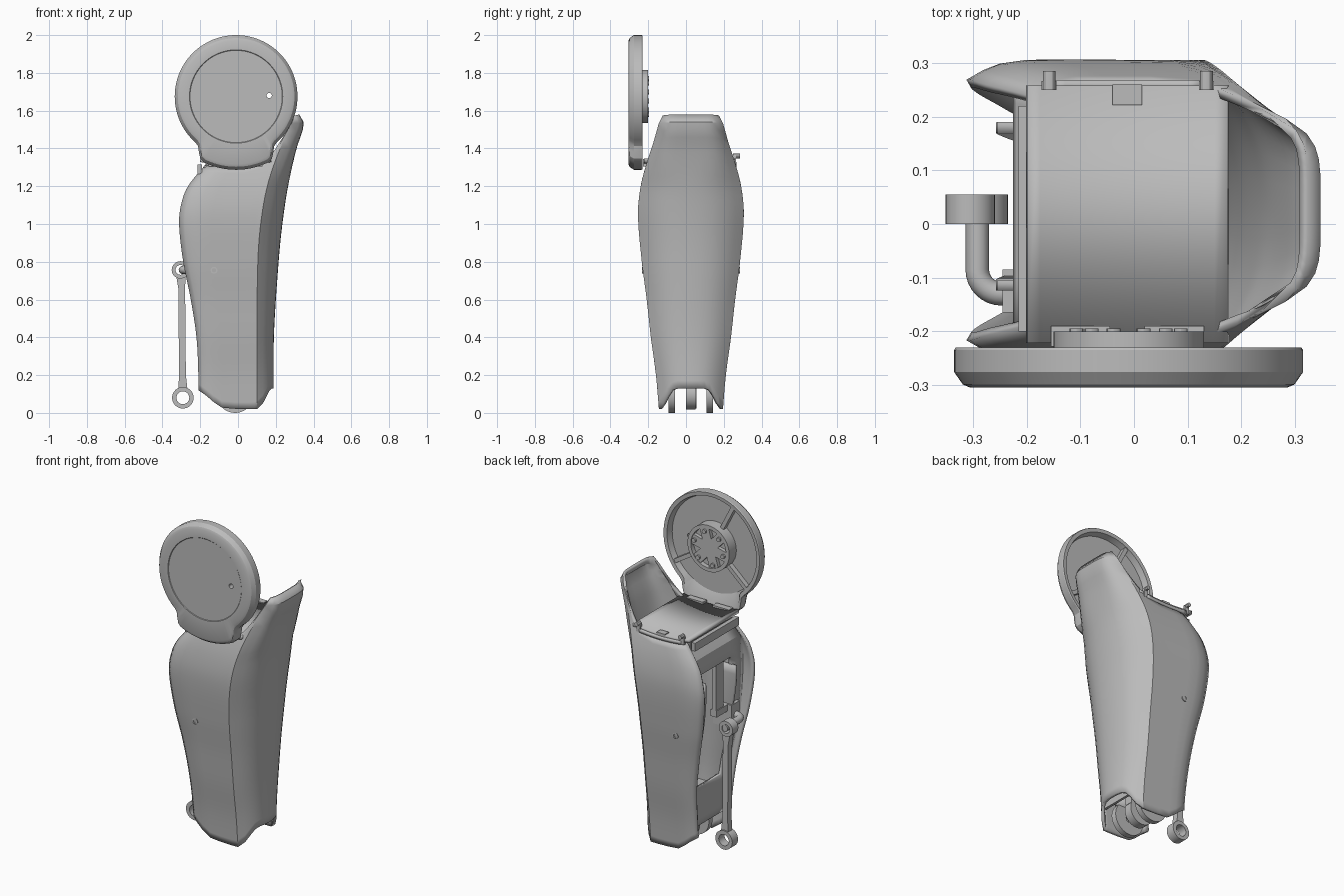
import bpy, bmesh, math
from mathutils import Matrix, Vector

if "Cube" in bpy.data.objects:
    bpy.data.objects.remove(bpy.data.objects["Cube"])

grey = bpy.data.materials.new("plain_grey")
grey.use_nodes = True
grey.diffuse_color = (0.5, 0.5, 0.5, 1)
grey.node_tree.nodes["Principled BSDF"].inputs["Base Color"].default_value = (0.5, 0.5, 0.5, 1)
MID = 0.026          # y of the shell's symmetry plane
KNEE = Vector((-0.01, 0, 1.675))


def smooth(ob, angle):
    bpy.ops.object.select_all(action="DESELECT")
    ob.select_set(True)
    bpy.context.view_layer.objects.active = ob
    bpy.ops.object.shade_smooth_by_angle(angle=math.radians(angle))


def finish(name, bm, angle=30):
    bmesh.ops.remove_doubles(bm, verts=bm.verts, dist=1e-5)
    bmesh.ops.recalc_face_normals(bm, faces=bm.faces)
    mesh = bpy.data.meshes.new(name)
    bm.to_mesh(mesh)
    bm.free()
    ob = bpy.data.objects.new(name, mesh)
    bpy.context.collection.objects.link(ob)
    mesh.materials.append(grey)
    smooth(ob, angle)
    return ob


def loft(name, rows, closed=False, caps=False, skip=None, angle=30):
    bm = bmesh.new()
    vs = [[bm.verts.new(p) for p in row] for row in rows]
    n = len(rows[0])
    for i in range(len(vs) - 1):
        for j in range(n if closed else n - 1):
            if skip and skip(i, j):
                continue
            k = (j + 1) % n
            bm.faces.new((vs[i][j], vs[i][k], vs[i + 1][k], vs[i + 1][j]))
    if caps:
        bm.faces.new(vs[0])
        bm.faces.new(vs[-1])
    return finish(name, bm, angle)


def box(name, x, y, z, turn=None):
    bm = bmesh.new()
    bmesh.ops.create_cube(bm, size=1)
    for v in bm.verts:
        v.co = Vector([(a + b) / 2 + c * (b - a) for (a, b), c in zip((x, y, z), v.co)])
    if turn:
        bmesh.ops.transform(bm, matrix=turn, verts=bm.verts)
    return finish(name, bm)


def disc(name, x, z, r, y0, y1, hole=0, n=32):
    """Cylinder or ring lying along y."""
    prof = [(r, y0), (r, y1), (hole, y1), (hole, y0), (r, y0)] if hole else [(r, y0), (r, y1)]
    rows = [[(x + q * math.cos(math.tau * j / n), y, z + q * math.sin(math.tau * j / n))
             for j in range(n)] for q, y in prof]
    return loft(name, rows, closed=True, caps=not hole)


def solidify(ob, thickness, offset=-1):
    m = ob.modifiers.new("thickness", "SOLIDIFY")
    m.thickness, m.offset = thickness, offset


def curve_through(pts):
    """Smooth height function through (z, value) pairs."""
    def slope(i):
        a, b = pts[max(i - 1, 0)], pts[min(i + 1, len(pts) - 1)]
        return (b[1] - a[1]) / (b[0] - a[0])

    def f(z):
        z = min(max(z, pts[0][0]), pts[-1][0])
        i = max(k for k in range(len(pts) - 1) if pts[k][0] <= z)
        (z0, a), (z1, b) = pts[i], pts[i + 1]
        h = z1 - z0
        t = (z - z0) / h
        return ((2*t**3 - 3*t*t + 1) * a + (t**3 - 2*t*t + t) * h * slope(i)
                + (3*t*t - 2*t**3) * b + (t**3 - t*t) * h * slope(i + 1))
    return f


# Shell outline by height: back edge, side corner, shin face and half width
back = curve_through([(0, -.21), (.2, -.21), (.4, -.22), (.6, -.25), (.8, -.29), (1, -.312),
                      (1.1, -.302), (1.2, -.265), (1.34, -.15)])
corner = curve_through([(0, .10), (.4, .10), (.8, .105), (1, .12), (1.2, .155), (1.38, .215), (1.58, .305)])
shin = curve_through([(0, .19), (.4, .19), (.8, .215), (1, .235), (1.2, .265), (1.4, .31), (1.53, .349), (1.58, .324)])
half = curve_through([(0, .168), (.2, .185), (.4, .212), (.6, .234), (.8, .26), (1.05, .28),
                      (1.2, .266), (1.33, .232), (1.48, .182), (1.55, .165), (1.58, .145)])

# Columns across one half: (kind, amount, bottom z, top z)
columns = [("side", 0, .12, 1.315), ("side", .07, .105, 1.312), ("side", .14, .09, 1.31),
           ("side", .25, .06, 1.306), ("side", .4, .028, 1.305), ("side", .62, .022, 1.305),
           ("side", .85, .02, 1.33), ("side", .93, .02, 1.39),
           ("side", .97, .02, 1.46), ("side", 1, .02, 1.575),
           ("front", .84, .05, 1.578), ("front", .7, .09, 1.58), ("front", .56, .12, 1.58),
           ("front", .4, .13, 1.58), ("front", .2, .13, 1.58), ("front", 0, .13, 1.58)]


def shell_point(kind, k, z, side):
    w = half(z)
    if kind == "side":
        tuck = 1 - .13 * max(0, 1 - k / .25) ** 2
        return (back(z) + k * (corner(z) - back(z)), MID + side * w * tuck, z)
    power = 2.5 + 2.5 * min(max((z - 1.2) / .3, 0), 1)      # flatter face near the top
    x = corner(z) + (1 - k ** power) * (shin(z) - corner(z))
    return (x, MID + side * w * k, z)


ROWS = 36
full = [(c, 1) for c in columns] + [(c, -1) for c in reversed(columns[:-1])]
shell = loft("shin_shell", [[shell_point(kind, k, lo + (hi - lo) * i / ROWS, s)
                             for (kind, k, lo, hi), s in full] for i in range(ROWS + 1)])
solidify(shell, .018)

# Recessed calf panel with a tall window, and liners either side behind it
across = [-.9, -.5, .75, .9]
levels = [.16 + 1.14 * i / 24 for i in range(25)]
panel = loft("calf_panel", [[(max(back(z) + .05, -.215), MID + a * half(z), z) for a in across]
                            for z in levels], skip=lambda i, j: j == 1 and 5 <= i < 20)
solidify(panel, .02, 0)
for a in (-.5, .55):
    liner = loft("calf_liner", [[(back(z) + .055, MID + a * half(z), z), (.1, MID + a * half(z), z)]
                                for z in levels[:20]])
    solidify(liner, .02, 0)
box("inner_bulkhead", (.09, .105), (-.13, .18), (.15, 1.28))
box("window_post", (-.215, -.19), (-.05, .02), (.8, 1.18))

# Knee saddle: a shallow curved plate under the knee
arc = [(-.2 + .375 * i / 16, 1.322 + .016 * ((i - 8) / 8) ** 2) for i in range(17)]
saddle = loft("knee_saddle", [[(x, y, z) for x, z in arc] for y in (-.222, .258)])
solidify(saddle, .02, 0)
box("saddle_block", (-.18, .16), (-.19, .22), (1.18, 1.31))
flange = loft("saddle_flange", [[(x, y, z - .012) for x, z in arc[2:-2]] for y in (.25, .268)])
solidify(flange, .02, 0)
for x in (-.158, .135):
    disc("saddle_pin", x, 1.36, .012, .25, .285, n=12)
    box("pin_lug", (x - .014, x + .014), (.25, .266), (1.31, 1.362))
for x in (-.10, .075):
    box("front_tab", (x - .055, x + .055), (-.228, -.19), (1.305, 1.345))
box("latch", (-.04, .015), (.222, .26), (1.31, 1.338))
box("side_bracket", (-.215, -.19), (-.2, .22), (1.265, 1.315))


# Knee cover: round dish with a lip at the bottom
def rim(a):
    d = abs((a + math.pi / 2 + math.pi) % math.tau - math.pi)
    t = min(max((math.radians(40) - d) / math.radians(13), 0), 1)
    return .325 + .063 * t * t * (3 - 2 * t)


def dish_ring(y, inset=None, radius=None, n=96):
    ring = []
    for j in range(n):
        a = math.tau * j / n
        r = radius if radius else rim(a) - inset
        ring.append((KNEE.x + r * math.cos(a), y, KNEE.z + r * math.sin(a)))
    return ring


cover = loft("knee_cover", [dish_ring(-.268, radius=.12), dish_ring(-.268, radius=.29),
                            dish_ring(-.232, inset=.025), dish_ring(-.23, inset=.003),
                            dish_ring(-.235, inset=0), dish_ring(-.276, inset=0),
                            dish_ring(-.299, inset=.016), dish_ring(-.305, inset=.03),
                            dish_ring(-.305, radius=.247), dish_ring(-.302, radius=.244)],
             closed=True, caps=True)
drill = disc("drill", .165, 1.68, .014, -.4, -.1, n=16)
cut = cover.modifiers.new("hole", "BOOLEAN")
cut.operation, cut.object, cut.solver = "DIFFERENCE", drill, "EXACT"
bpy.context.view_layer.objects.active = cover
bpy.ops.object.modifier_apply(modifier=cut.name)
bpy.data.objects.remove(drill)
smooth(cover, 25)

# Hub with a star plate, bolts and ribs on the back of the cover
disc("hub_ring", KNEE.x, KNEE.z, .14, -.27, -.2, hole=.118, n=48)
disc("hub_floor", KNEE.x, KNEE.z, .12, -.27, -.228, n=48)
star = []
for j in range(24):
    a, r = math.tau * j / 24 + .24, (.119, .119, .06, .119)[j % 4]
    star.append((KNEE.x + r * math.cos(a), KNEE.z + r * math.sin(a)))
loft("hub_star", [[(x, y, z) for x, z in star] for y in (-.23, -.206)], closed=True, caps=True)
for i in range(6):
    a = math.tau * i / 6 + .24
    disc("hub_bolt", KNEE.x + .1 * math.cos(a), KNEE.z + .1 * math.sin(a), .013, -.21, -.195, n=12)
for deg in (117, -32, 222):
    turn = Matrix.Translation(KNEE) @ Matrix.Rotation(-math.radians(deg), 4, "Y")
    box("cover_rib", (.13, .305), (-.27, -.238), (-.012, .012), turn)

# Push rod with an eye at each end
disc("rod_lower_eye", -.292, .08, .057, 0, .055, hole=.034)
disc("rod_upper_eye", -.305, .757, .046, 0, .055, hole=.026)
loft("push_rod", [[(x + sx * w, y, z) for sx, y in ((-1, .008), (1, .008), (1, .047), (-1, .047))]
                  for x, z, w in ((-.292, .128, .024), (-.294, .2, .018), (-.298, .66, .018), (-.302, .72, .024))],
     closed=True, caps=True)

# Bent pin carrying the upper eye, and its mount
path = [(-.292, .05), (-.292, -.085)]
path += [(-.247 - .045 * math.cos(t), -.085 - .045 * math.sin(t))
         for t in [math.pi / 2 * i / 8 for i in range(1, 9)]] + [(-.17, -.13)]
crv = bpy.data.curves.new("bent_pin", "CURVE")
crv.dimensions, crv.bevel_depth, crv.bevel_resolution, crv.use_fill_caps = "3D", .022, 4, True
spline = crv.splines.new("POLY")
spline.points.add(len(path) - 1)
for p, (x, y) in zip(spline.points, path):
    p.co = (x, y, .757, 1)
crv.materials.append(grey)
bpy.context.collection.objects.link(bpy.data.objects.new("bent_pin", crv))
box("pin_mount", (-.245, -.12), (-.165, -.085), (.69, .83))
box("mount_arm", (-.22, -.18), (-.16, .02), (.79, .83))

# Ankle knuckles and the block above them
for y0, y1, r in ((-.092, -.058, .098), (0, .05, .08), (.108, .142, .098)):
    disc("ankle_knuckle", -.015, .098, r, y0, y1, hole=.022, n=40)
    box("knuckle_web", (-.09, .06), (y0, y1), (.13, .3))
box("ankle_block", (-.15, .12), (-.11, .16), (.22, .34))

# Screw collars on the shell's sides
for s in (-1, 1):
    y = MID + s * half(.755)
    disc("side_screw", -.127, .755, .018, y - .004, y + .004, hole=.011, n=20)
